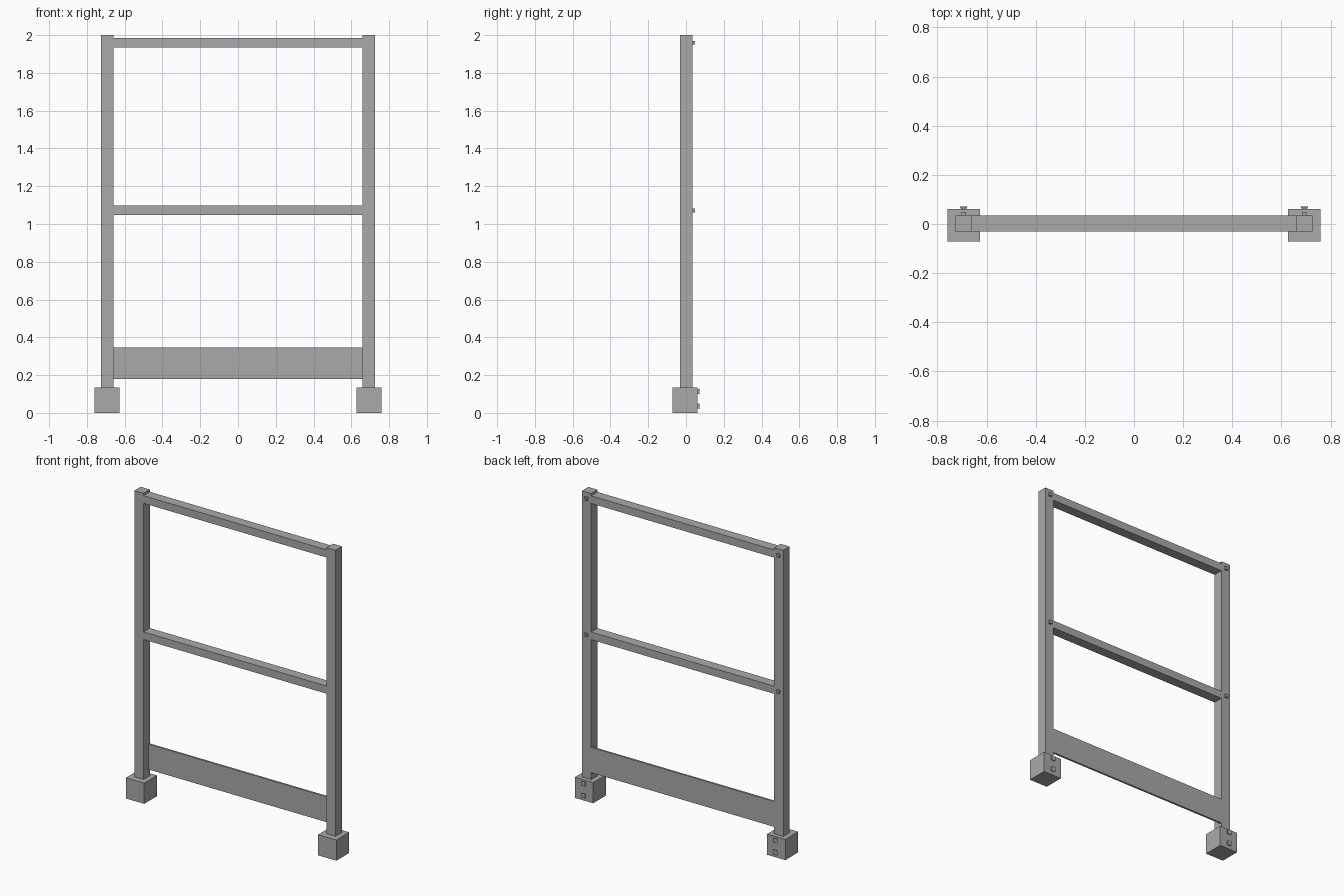
import bpy
import bmesh

default = bpy.data.objects.get("Cube")
if default:
    bpy.data.objects.remove(default, do_unlink=True)

grey = bpy.data.materials.new("plain grey")
grey.use_nodes = True
COLOUR = (0.4, 0.4, 0.4, 1)
grey.diffuse_color = COLOUR
grey.node_tree.nodes["Principled BSDF"].inputs["Base Color"].default_value = COLOUR


def box(name, x, y, z, flare=1.0):
    """Box from (min, max) ranges; flare scales the back face about its centre."""
    bm = bmesh.new()
    bmesh.ops.create_cube(bm, size=1)
    for v in bm.verts:
        if v.co.y > 0:
            v.co.x *= flare
            v.co.z *= flare
        for axis, (low, high) in enumerate((x, y, z)):
            v.co[axis] = (low + high) / 2 + v.co[axis] * (high - low)
    mesh = bpy.data.meshes.new(name)
    bm.to_mesh(mesh)
    bm.free()
    mesh.materials.append(grey)
    obj = bpy.data.objects.new(name, mesh)
    bpy.context.collection.objects.link(obj)
    return obj


def span(centre, size):
    return centre - size / 2, centre + size / 2


POST_X = 0.693
POST_W = 0.066
FRONT, BACK = -0.031, 0.034
BASE_FRONT, BASE_BACK = -0.071, 0.061
INNER = POST_X - POST_W / 2
TOP_RAIL, MID_RAIL = 1.96, 1.072

# Posts, feet and their bolts
for side, sign in (("left", 1), ("right", -1)):
    cx = sign * POST_X
    box(side + "_post", span(cx, POST_W), (FRONT, BACK), (0.135, 2.0))
    box(side + "_foot", span(cx, 0.132), (BASE_FRONT, BASE_BACK), (0, 0.135))
    for label, z in (("upper", 0.113), ("lower", 0.036)):
        box(f"{side}_{label}_foot_bolt", span(cx, 0.022),
            (BASE_BACK, BASE_BACK + 0.01), span(z, 0.022), flare=1.4)
    for label, z in (("top", TOP_RAIL), ("middle", MID_RAIL)):
        box(f"{side}_{label}_rail_bolt", span(cx, 0.02),
            (BACK, BACK + 0.014), span(z, 0.02))

# Rails and toe board between the posts
box("top_rail", (-INNER, INNER), (FRONT, BACK), span(TOP_RAIL, 0.05))
box("middle_rail", (-INNER, INNER), (FRONT, BACK), span(MID_RAIL, 0.05))
box("toe_board", (-INNER, INNER), (BACK - 0.013, BACK), (0.18, 0.345))
